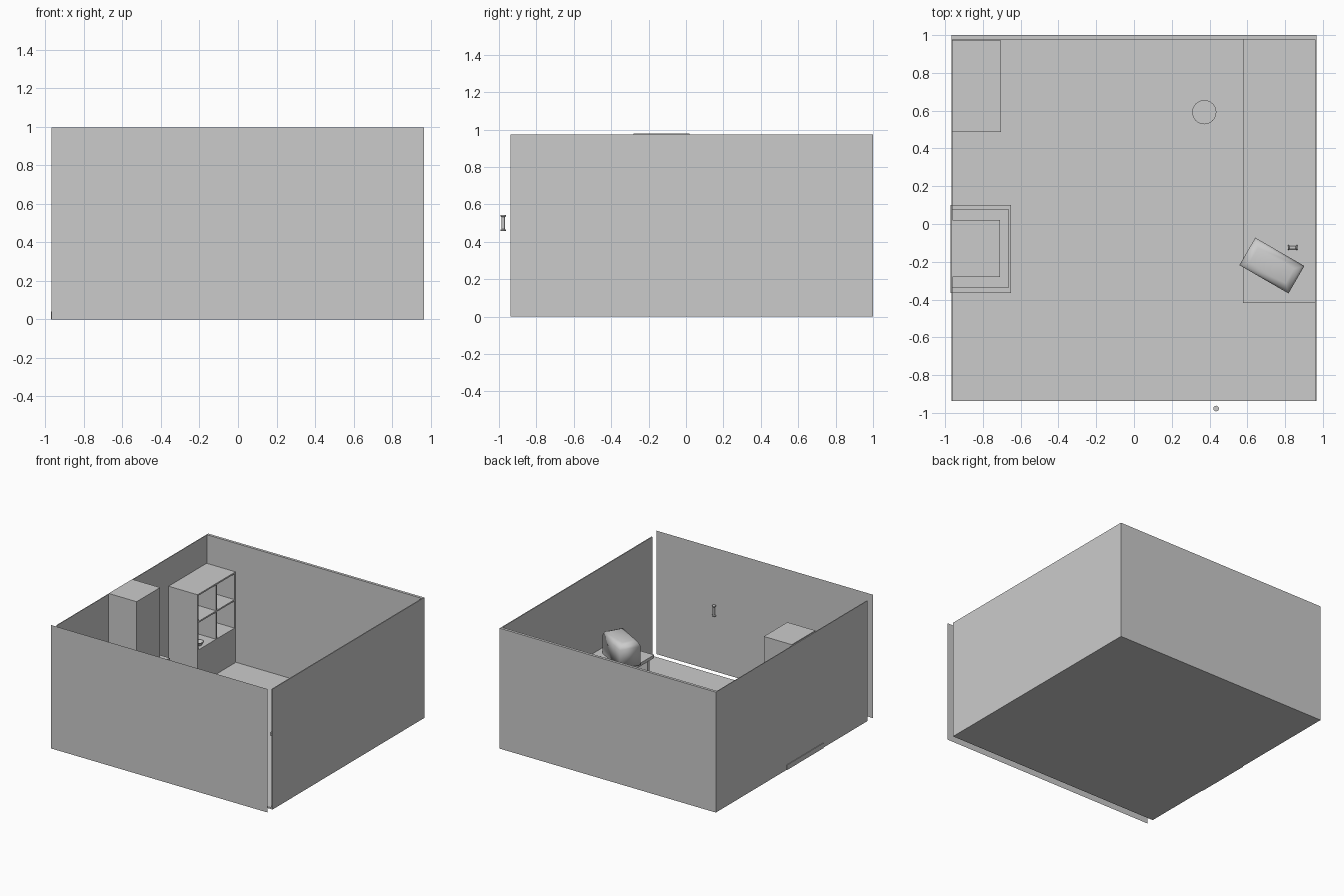
import bpy, bmesh, math
from mathutils import Matrix

if "Cube" in bpy.data.objects:
    bpy.data.objects.remove(bpy.data.objects["Cube"])


def finish(name, bm):
    me = bpy.data.meshes.new(name)
    bmesh.ops.recalc_face_normals(bm, faces=bm.faces)
    bm.to_mesh(me)
    bm.free()
    ob = bpy.data.objects.new(name, me)
    bpy.context.collection.objects.link(ob)
    return ob


def boxes(name, *spans):
    """One object from boxes given as (x0, x1, y0, y1, z0, z1)."""
    bm = bmesh.new()
    for x0, x1, y0, y1, z0, z1 in spans:
        m = Matrix.Translation(((x0 + x1) / 2, (y0 + y1) / 2, (z0 + z1) / 2))
        bmesh.ops.create_cube(bm, size=1, matrix=m @ Matrix.Diagonal((x1 - x0, y1 - y0, z1 - z0, 1)))
    return finish(name, bm)


def lathe(name, profile, loc, n=24):
    """Spin an (r, z) profile around the z axis."""
    bm = bmesh.new()
    rings = [[bm.verts.new((loc[0] + r * math.cos(2 * math.pi * i / n),
                            loc[1] + r * math.sin(2 * math.pi * i / n), loc[2] + z))
              for i in range(n)] for r, z in profile]
    for a, b in zip(rings, rings[1:]):
        for i in range(n):
            bm.faces.new((a[i], a[(i + 1) % n], b[(i + 1) % n], b[i]))
    bm.faces.new(rings[0])
    bm.faces.new(rings[-1])
    return finish(name, bm)


# Room shell
L, R, F, B, H = -0.967, 0.965, -0.937, 1.0, 0.973
boxes("floor", (L, R, F, B, 0, 0.012))
boxes("left_wall", (L, L + 0.006, F, B, 0, H))
boxes("right_wall", (R - 0.008, R, F, B, 0, H))
boxes("back_wall", (L, R, 0.978, B, 0, H))

# Front wall is a single sheet standing clear of the floor
bm = bmesh.new()
bm.faces.new([bm.verts.new(p) for p in
              ((-0.97, -1, 0), (0.965, -1, 0), (0.965, -1, 0.997), (-0.97, -1, 0.997))])
finish("front_wall", bm)

# Door handle with flared ends
lathe("door_handle", [(0.015, -0.043), (0.015, -0.036), (0.009, -0.032),
                      (0.009, 0.032), (0.015, 0.036), (0.015, 0.043)], (0.435, -0.977, 0.5), 12)

# Fireplace: hearth, body with firebox opening, chimney
boxes("hearth", (-0.972, -0.65, -0.365, 0.1, 0, 0.04))
boxes("fireplace_body",
      (-0.96, -0.665, -0.34, -0.26, 0.04, 0.4),
      (-0.96, -0.665, 0.0, 0.08, 0.04, 0.4),
      (-0.96, -0.665, -0.26, 0.0, 0.3, 0.4),
      (-0.96, -0.92, -0.26, 0.0, 0.04, 0.3))
boxes("chimney", (-0.96, -0.71, -0.28, 0.02, 0.4, 0.98))

# Cupboard with open shelves above
X0, X1, Y0, Y1, t = L, -0.703, 0.487, 0.972, 0.012
boxes("cupboard_base", (X0, X1, Y0, Y1, 0, 0.295))
boxes("cupboard_shelves",
      (X0, X1, Y0, Y0 + t, 0.295, 0.745), (X0, X1, Y1 - t, Y1, 0.295, 0.745),
      (X0, X1, Y0, Y1, 0.733, 0.745), (X0, X1, Y0, Y1, 0.513, 0.525),
      (X0, X1, 0.724, 0.736, 0.295, 0.733), (X0, X0 + t, Y0, Y1, 0.295, 0.745))
lathe("shelf_bowl", [(0.02, 0), (0.04, 0.03), (0.034, 0.03), (0.016, 0.006)], (-0.75, 0.57, 0.295), 16)

# Desk along the right wall
boxes("desk_top", (0.577, R, -0.417, 0.978, 0.295, 0.32))
boxes("desk_supports", *[(0.62, R, y, y + 0.025, 0, 0.295) for y in (-0.417, 0.953)])

# Rounded machine on the desk, turned 30 degrees
bm = bmesh.new()
m = Matrix.Translation((0.73, -0.22, 0.415)) @ Matrix.Rotation(math.radians(-30), 4, 'Z')
bmesh.ops.create_cube(bm, size=1, matrix=m @ Matrix.Diagonal((0.3, 0.168, 0.19, 1)))
top = [e for e in bm.edges if all(v.co.z > 0.45 for v in e.verts)]
bmesh.ops.bevel(bm, geom=top, offset=0.04, segments=2, profile=0.5, affect='EDGES')
machine = finish("desk_machine", bm)
for p in machine.data.polygons:
    p.use_smooth = True

# Small spool lying on the desk
spool = lathe("desk_spool", [(0.013, -0.026), (0.013, -0.02), (0.009, -0.016),
                             (0.009, 0.016), (0.013, 0.02), (0.013, 0.026)], (0, 0, 0), 12)
spool.rotation_euler = (0, math.pi / 2, 0)
spool.location = (0.84, -0.125, 0.333)

# Round stool
lathe("stool", [(0.064, 0), (0.064, 0.2)], (0.372, 0.592, 0.012), 32)
